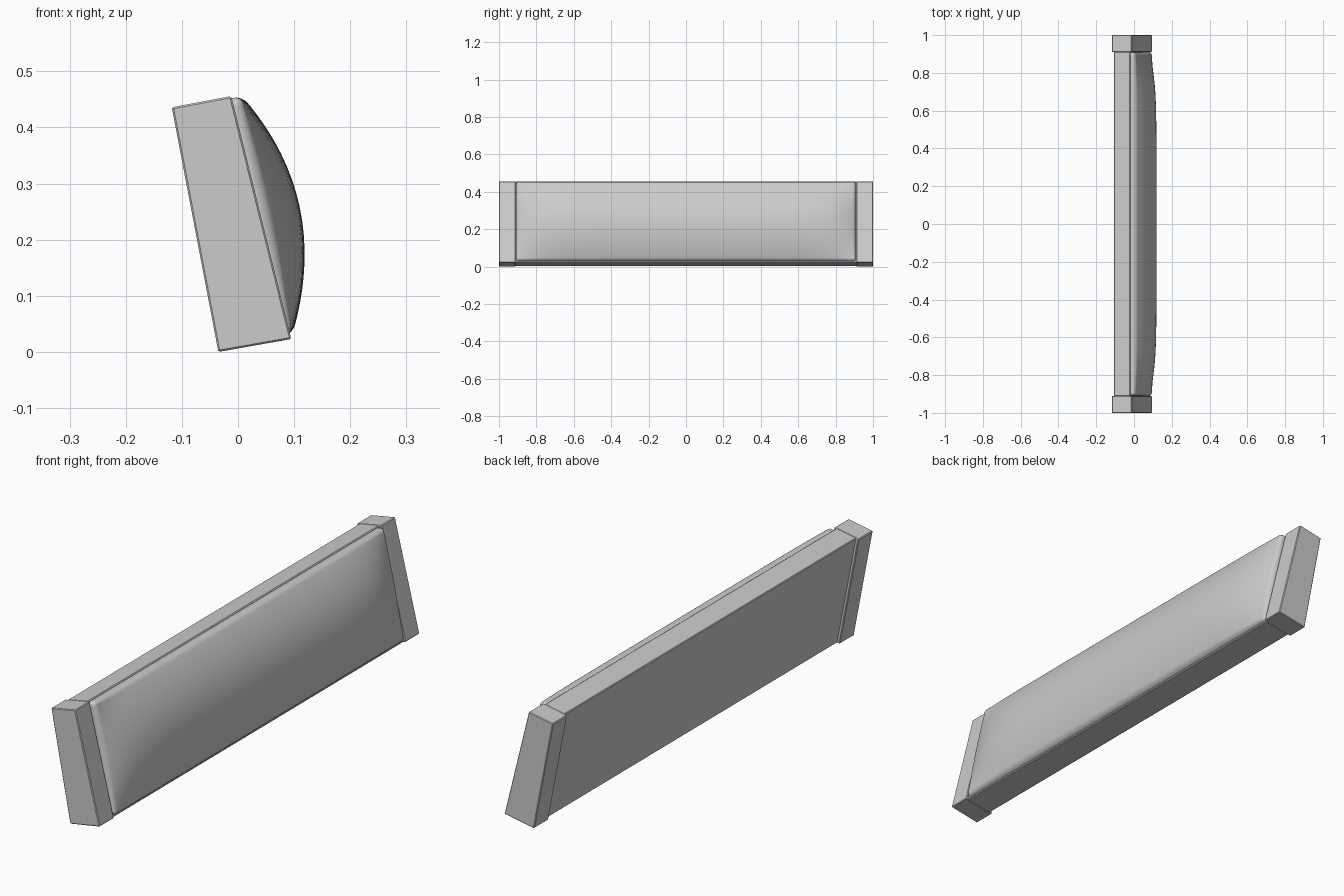
import bpy, bmesh, math
from mathutils import Vector

if "Cube" in bpy.data.objects:
    bpy.data.objects.remove(bpy.data.objects["Cube"])


def slab(name, profile, y0, y1):
    # side profile (x, z) extruded along y, with a fine chamfer
    bm = bmesh.new()
    face = bm.faces.new([bm.verts.new((x, y0, z)) for x, z in profile])
    ext = bmesh.ops.extrude_face_region(bm, geom=[face])["geom"]
    bmesh.ops.translate(bm, vec=(0, y1 - y0, 0),
                        verts=[v for v in ext if isinstance(v, bmesh.types.BMVert)])
    bmesh.ops.recalc_face_normals(bm, faces=bm.faces)
    obj = link(name, bm)
    bev = obj.modifiers.new("chamfer", "BEVEL")
    bev.width, bev.segments = 0.003, 1
    return obj


def link(name, bm):
    mesh = bpy.data.meshes.new(name)
    bm.to_mesh(mesh)
    bm.free()
    obj = bpy.data.objects.new(name, mesh)
    bpy.context.collection.objects.link(obj)
    return obj


# end posts and the recessed panel between them
post = [(-0.035, 0), (0.095, 0.023), (-0.012, 0.456), (-0.118, 0.436)]
panel = [(-0.024, 0.002), (0.087, 0.0215), (-0.02, 0.4545), (-0.107, 0.438)]
slab("left_post", post, -1.0, -0.91)
slab("right_post", post, 0.91, 1.0)
slab("back_panel", panel, -0.912, 0.912)

# padded cushion: domed grid with a rounded rim, laid on the sloping front
ORIGIN = Vector((0.095, 0, 0.023))
UP = Vector((-0.24, 0, 0.971)).normalized()
OUT = Vector((0.971, 0, 0.24)).normalized()
R, U0, U1, W = 0.015, 0.008, 0.442, 0.908


def samples(a, b, count):
    rim = [R * (1 - math.cos(math.radians(t))) for t in range(0, 90, 15)]
    span = b - a - 2 * R
    inner = [a + R + span * (1 - math.cos(math.pi * i / count)) / 2 for i in range(count + 1)]
    return [a + r for r in rim] + inner + [b - r for r in reversed(rim)]


def rim_offset(p, a, b):
    return min(p - (a + R), 0) + max(p - (b - R), 0)


def cushion_vert(bm, y, u):
    dy, du = rim_offset(y, -W, W), rim_offset(u, U0, U1)
    e, length = max(abs(dy), abs(du)), math.hypot(dy, du)
    k = e / length if length > 1e-9 else 1
    y, u = y - dy + dy * k, u - du + du * k
    t = (u - U0) / (U1 - U0)
    dome = 0.06 * (1 - (2 * t - 1) ** 2) * (1 - abs(y / W) ** 8)
    h = dome + 0.004 + 0.014 * t - (R - math.sqrt(max(R * R - e * e, 0)))
    return bm.verts.new(ORIGIN + UP * u + OUT * h + Vector((0, y, 0)))


bm = bmesh.new()
grid = [[cushion_vert(bm, y, u) for u in samples(U0, U1, 24)] for y in samples(-W, W, 48)]
for a, b in zip(grid, grid[1:]):
    for i in range(len(a) - 1):
        bm.faces.new((a[i], b[i], b[i + 1], a[i + 1]))
# skirt running back into the panel
rim = [e for e in bm.edges if e.is_boundary]
skirt = bmesh.ops.extrude_edge_only(bm, edges=rim)["geom"]
bmesh.ops.translate(bm, vec=OUT * -0.012, verts=[v for v in skirt if isinstance(v, bmesh.types.BMVert)])
bmesh.ops.holes_fill(bm, edges=[e for e in bm.edges if e.is_boundary], sides=0)
bmesh.ops.recalc_face_normals(bm, faces=bm.faces)
cushion = link("cushion", bm)
bpy.context.view_layer.objects.active = cushion
cushion.select_set(True)
bpy.ops.object.shade_smooth_by_angle(angle=math.radians(40))
